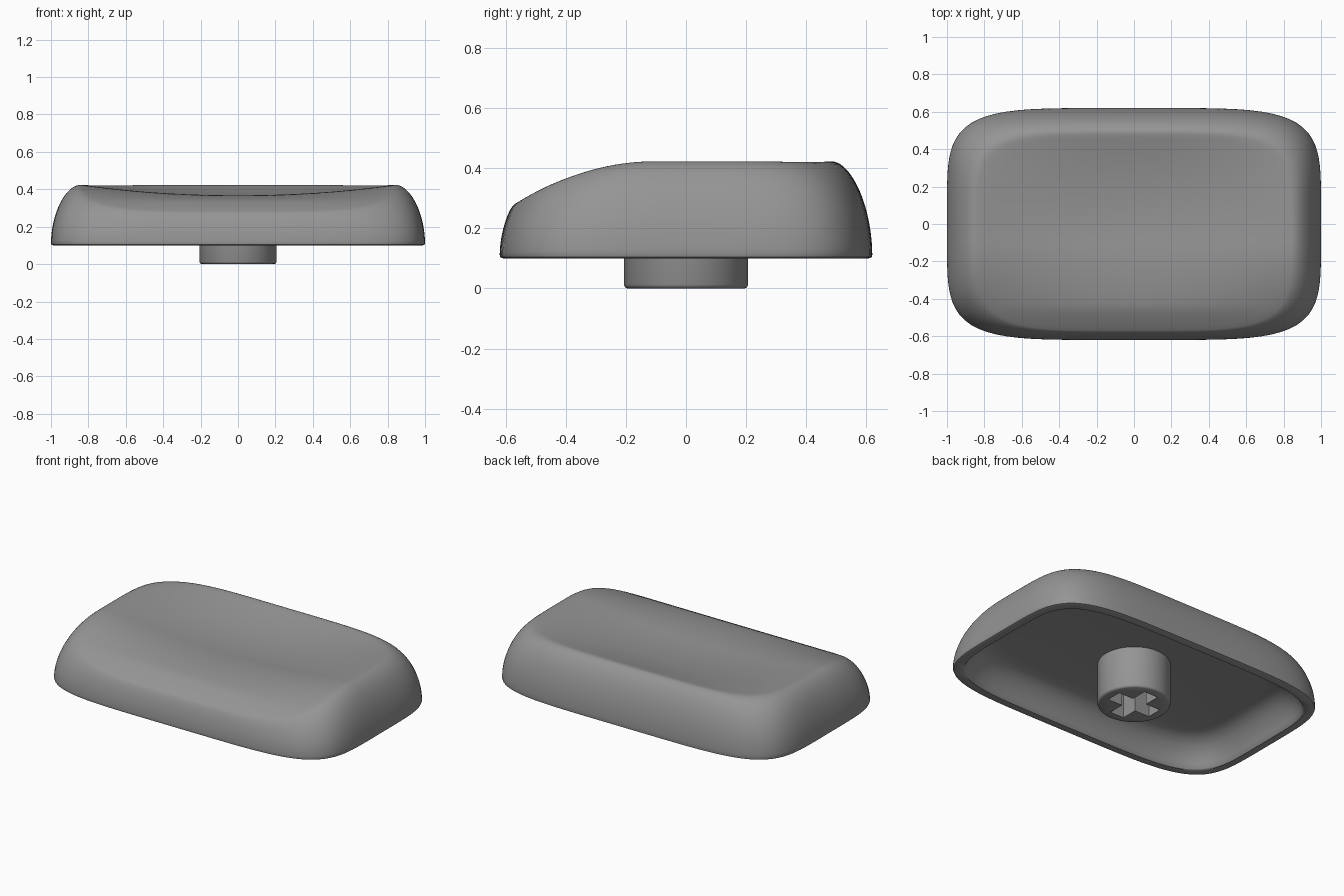
import bpy, bmesh, math

if "Cube" in bpy.data.objects:
    bpy.data.objects.remove(bpy.data.objects["Cube"])

SEG = 144
Z0 = 0.1          # underside of the cap
CEIL = 0.26       # hollow ceiling height

grey = bpy.data.materials.new("mid_grey")
grey.diffuse_color = (0.3, 0.3, 0.3, 1)
grey.use_nodes = True
grey.node_tree.nodes["Principled BSDF"].inputs["Base Color"].default_value = grey.diffuse_color


def outline(a, b, n, cy=0.0):
    """Rounded-rectangle (superellipse) loop, evenly spaced by angle."""
    pts = []
    for i in range(SEG):
        t = 2 * math.pi * i / SEG
        c, s = math.cos(t), math.sin(t)
        r = 1 / (abs(c) ** n + abs(s) ** n) ** (1 / n)
        pts.append((a * r * c, b * r * s + cy))
    return pts


def soft_pos(v):
    return 0.5 * (v + math.sqrt(v * v + 0.01))


def top_height(x, y):
    """Crown that rolls down to the front, with a shallow finger dish."""
    d = max(0.0, -0.1 - y)
    u, v = x / 0.85, (y - 0.02) / 0.47
    dish = 0.067 * soft_pos(1 - u * u) * soft_pos(1 - v * v)
    return 0.427 - 0.66 * d * d - dish


def loft(name, rings, cap_start=True, cap_end=True):
    """Skin a list of closed rings of 3D points."""
    bm = bmesh.new()
    loops = [[bm.verts.new(p) for p in ring] for ring in rings]
    n = len(loops[0])
    for lo, hi in zip(loops, loops[1:]):
        for i in range(n):
            j = (i + 1) % n
            bm.faces.new((lo[i], lo[j], hi[j], hi[i]))
    if cap_start:
        bm.faces.new(loops[0][::-1])
    if cap_end:
        bm.faces.new(loops[-1])
    bmesh.ops.recalc_face_normals(bm, faces=bm.faces[:])
    me = bpy.data.meshes.new(name)
    bm.to_mesh(me)
    bm.free()
    me.materials.append(grey)
    ob = bpy.data.objects.new(name, me)
    bpy.context.collection.objects.link(ob)
    return ob


def smooth(ob, deg):
    bpy.ops.object.select_all(action='DESELECT')
    ob.select_set(True)
    bpy.context.view_layer.objects.active = ob
    bpy.ops.object.shade_smooth_by_angle(angle=math.radians(deg))


# --- cap shell: hollow ceiling -> inner wall -> lip -> outer wall -> dish
rings = []
for inset, z in [(0.24, CEIL), (0.19, 0.255), (0.15, 0.24), (0.115, 0.21),
                 (0.085, 0.17), (0.065, 0.13), (0.055, 0.105), (0.05, Z0),
                 (0.012, Z0)]:
    rings.append([(x, y, z) for x, y in outline(1 - inset, 0.62 - inset, 5)])

base = outline(1, 0.62, 5)
rim = outline(0.84, 0.525, 4.5, -0.045)
rings.append([(x * 0.997, y * 0.997, Z0 + 0.004) for x, y in base])
STEPS = 20
for k in range(STEPS + 1):
    a = math.pi / 2 * k / STEPS
    q = 1 - math.cos(a)                       # inset from base to rim
    h = (1 - (1 - q) ** 1.85) ** (1 / 1.85)   # rise
    ring = []
    for (bx, by), (rx, ry) in zip(base, rim):
        x, y = bx + (rx - bx) * q, by + (ry - by) * q
        ring.append((x, y, Z0 + 0.012 + (top_height(x, y) - Z0 - 0.012) * h))
    rings.append(ring)
for k in range(1, 24):
    s = 1 - k / 24
    ring = []
    for rx, ry in rim:
        x, y = rx * s, (ry + 0.045) * s - 0.045
        ring.append((x, y, top_height(x, y)))
    rings.append(ring)
cap = loft("cap_shell", rings)
smooth(cap, 40)


# --- round stem under the cap
def circle(r, z, n=64):
    return [(r * math.cos(2 * math.pi * i / n), r * math.sin(2 * math.pi * i / n), z)
            for i in range(n)]


stem = loft("stem", [circle(0.195, 0), circle(0.203, 0.004), circle(0.207, 0.013),
                     circle(0.207, CEIL + 0.02)])

# --- cross-shaped socket cut into the stem
L, W = 0.15, 0.048
cross = [(L, -W), (L, W), (W, W), (W, L), (-W, L), (-W, W),
         (-L, W), (-L, -W), (-W, -W), (-W, -L), (W, -L), (W, -W)]
cutter = loft("socket_cutter", [[(x, y, z) for x, y in cross] for z in (-0.05, 0.23)])
cutter.hide_render = True
cutter.display_type = 'WIRE'
mod = stem.modifiers.new("socket", 'BOOLEAN')
mod.operation = 'DIFFERENCE'
mod.solver = 'EXACT'
mod.object = cutter
bpy.context.view_layer.objects.active = stem
bpy.ops.object.modifier_apply(modifier=mod.name)
bpy.data.objects.remove(cutter, do_unlink=True)
smooth(stem, 40)
